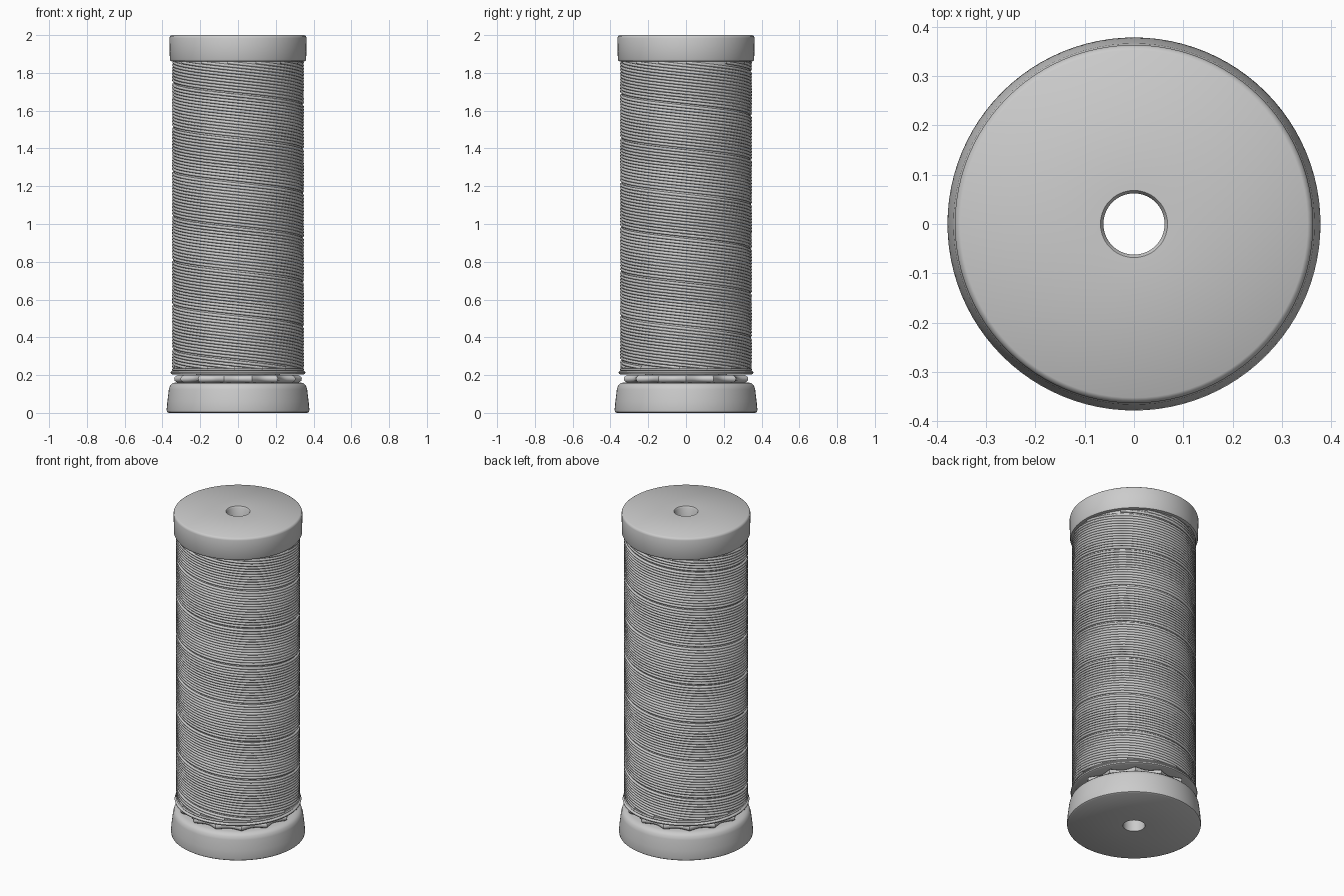
import bpy
import bmesh
from math import sin, cos, pi, tau, radians

cube = bpy.data.objects.get("Cube")
if cube:
    bpy.data.objects.remove(cube, do_unlink=True)


def material(name, value):
    m = bpy.data.materials.new(name)
    m.use_nodes = True
    col = (value, value, value, 1)
    m.diffuse_color = col
    m.node_tree.nodes["Principled BSDF"].inputs["Base Color"].default_value = col
    return m


grey = material("plain grey", 0.6)


def lathe(name, profile, steps=96, closed=True, ripple=None):
    """Spin an (r, z) profile around z; ripple(angle, r) may vary the radius."""
    bm = bmesh.new()
    rings = []
    for i in range(steps):
        a = tau * i / steps
        ring = []
        for r, z in profile:
            rr = ripple(a, r) if ripple else r
            ring.append(bm.verts.new((rr * cos(a), rr * sin(a), z)))
        rings.append(ring)
    n = len(profile)
    for i in range(steps):
        p, q = rings[i], rings[(i + 1) % steps]
        for j in range(n if closed else n - 1):
            k = (j + 1) % n
            bm.faces.new((p[j], q[j], q[k], p[k]))
    bmesh.ops.recalc_face_normals(bm, faces=bm.faces)
    me = bpy.data.meshes.new(name)
    bm.to_mesh(me)
    bm.free()
    me.materials.append(grey)
    ob = bpy.data.objects.new(name, me)
    bpy.context.collection.objects.link(ob)
    bpy.context.view_layer.objects.active = ob
    for o in bpy.context.selected_objects:
        o.select_set(False)
    ob.select_set(True)
    bpy.ops.object.shade_smooth_by_angle(angle=radians(40))
    return ob


HOLE = 0.062

# Top cap with a softened rim and a bevelled hole
lathe("top_cap", [(HOLE, 1.86), (0.345, 1.86), (0.357, 1.863), (0.361, 1.872),
                  (0.363, 1.985), (0.36, 1.994), (0.352, 2.0),
                  (0.068, 2.0), (HOLE, 1.992)])

# Flared base with a rounded shoulder
lathe("base", [(HOLE, 0.0), (0.368, 0.0), (0.376, 0.005), (0.378, 0.016),
               (0.374, 0.06), (0.366, 0.125), (0.36, 0.145), (0.347, 0.157),
               (0.325, 0.162), (HOLE, 0.162)])

# Scalloped collar between base and spool
TEETH = 14


def scallop(a, r):
    return r - 0.03 * abs(sin(a * TEETH / 2)) if r > 0.2 else r


lathe("scalloped_collar", [(HOLE, 0.155), (0.32, 0.16), (0.335, 0.17), (0.338, 0.18),
                           (0.335, 0.19), (0.32, 0.2), (HOLE, 0.205)],
      steps=TEETH * 12, ripple=scallop)

# Flange: a thin disc with a raised double lip
lathe("lower_flange", [(HOLE, 0.202), (0.345, 0.202), (0.355, 0.207), (0.357, 0.214),
                       (0.352, 0.221), (0.347, 0.223), (0.351, 0.228),
                       (0.346, 0.235), (HOLE, 0.235)])

# Spool core, hollow along its axis
lathe("spool_core", [(HOLE, 0.2), (0.338, 0.22), (0.338, 1.87), (HOLE, 1.87)])

# Wound thread: a band of parallel strands with a narrow gap each turn
STRANDS, PITCH, LOW, HIGH = 14, 0.235, 0.238, 1.855
SPACING, SEGMENTS = 0.0162, 56
curve = bpy.data.curves.new("wound_thread", "CURVE")
curve.dimensions = "3D"
curve.bevel_depth = 0.0085
curve.bevel_resolution = 1
for s in range(STRANDS):
    start = s * SPACING / PITCH          # turns of head start within the band
    turns = (HIGH - LOW) / PITCH
    count = int(turns * SEGMENTS)
    spline = curve.splines.new("POLY")
    spline.points.add(count)
    for i, pt in enumerate(spline.points):
        t = turns * i / count
        a = tau * (t - start)
        pt.co = (0.341 * cos(a), 0.341 * sin(a), HIGH - PITCH * t, 1)
temp = bpy.data.objects.new("thread_curve", curve)
bpy.context.collection.objects.link(temp)
bpy.context.view_layer.update()
graph = bpy.context.evaluated_depsgraph_get()
mesh = bpy.data.meshes.new_from_object(temp.evaluated_get(graph))
bpy.data.objects.remove(temp, do_unlink=True)
mesh.name = "wound_thread"
mesh.materials.clear()
mesh.materials.append(grey)
mesh.shade_smooth()
thread = bpy.data.objects.new("wound_thread", mesh)
bpy.context.collection.objects.link(thread)
